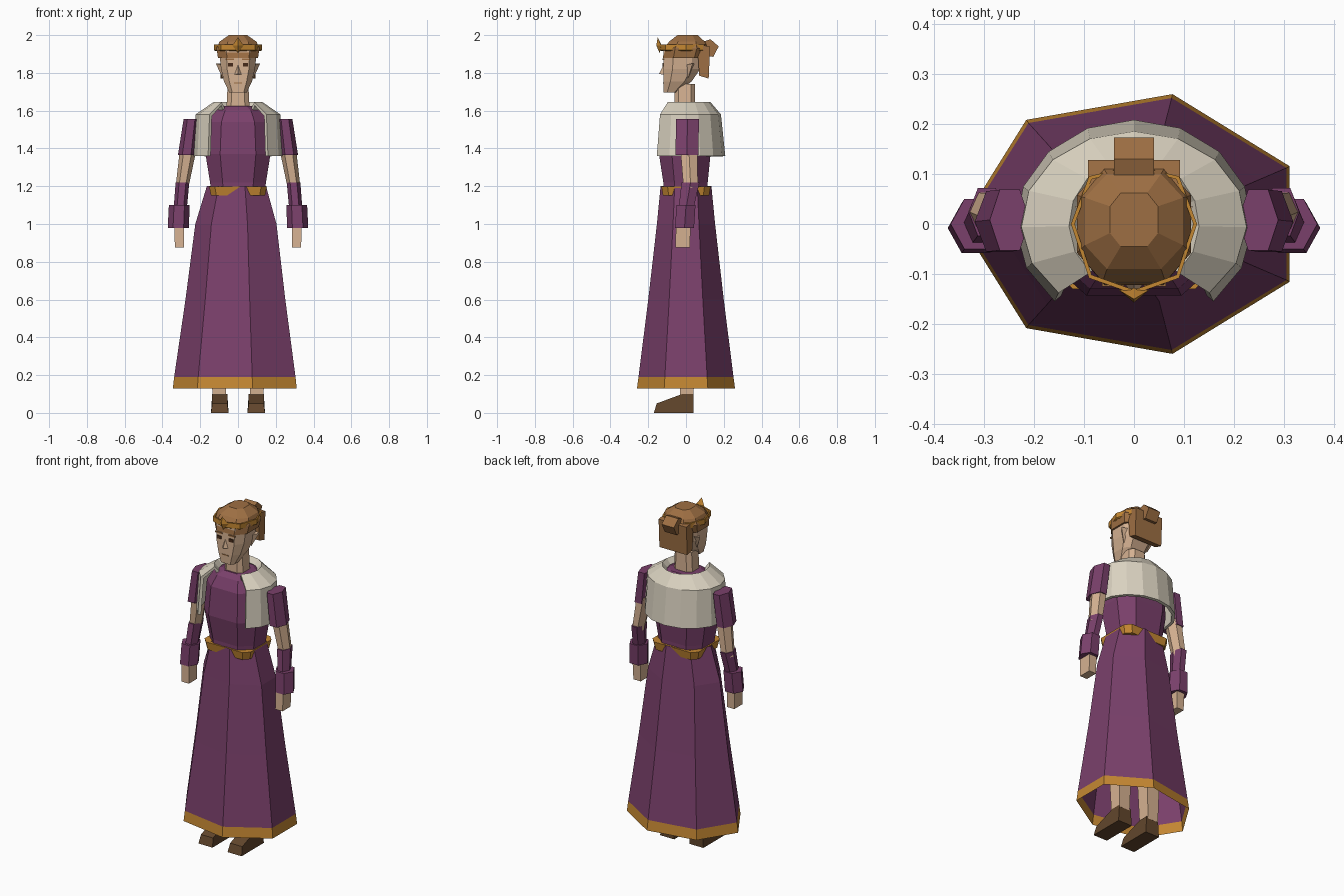
import bpy, bmesh, math
from mathutils import Vector

if "Cube" in bpy.data.objects:
    bpy.data.objects.remove(bpy.data.objects["Cube"])


def material(name, r, g, b):
    m = bpy.data.materials.new(name)
    lin = [((c / 255 + 0.055) / 1.055) ** 2.4 for c in (r, g, b)]
    m.diffuse_color = (*lin, 1)
    m.use_nodes = True
    m.node_tree.nodes["Principled BSDF"].inputs["Base Color"].default_value = m.diffuse_color
    return m


PURPLE = material("purple cloth", 122, 64, 107)
GOLD = material("gold", 196, 135, 50)
CREAM = material("cream cloth", 218, 210, 192)
SKIN = material("skin", 214, 178, 146)
HAIR = material("brown hair", 158, 111, 67)
SHOE = material("shoe leather", 98, 70, 44)
DARK = material("dark brown", 70, 42, 25)


def finish(name, bm, *mats):
    bmesh.ops.recalc_face_normals(bm, faces=bm.faces[:])
    me = bpy.data.meshes.new(name)
    bm.to_mesh(me)
    bm.free()
    for m in mats:
        me.materials.append(m)
    ob = bpy.data.objects.new(name, me)
    bpy.context.collection.objects.link(ob)
    return ob


def loft(name, rings, mat, caps=True, closed=True):
    """Skin a list of rings, each a list of points."""
    bm = bmesh.new()
    vs = [[bm.verts.new(p) for p in r] for r in rings]
    n = len(vs[0])
    for a, b in zip(vs, vs[1:]):
        for i in range(n if closed else n - 1):
            j = (i + 1) % n
            bm.faces.new((a[i], a[j], b[j], b[i]))
    if caps:
        bm.faces.new(vs[0])
        bm.faces.new(vs[-1])
    return finish(name, bm, mat)


def ngon(n, cx, cy, z, rx, ry, start=0.0):
    return [(cx + rx * math.cos(start + math.tau * i / n),
             cy + ry * math.sin(start + math.tau * i / n), z) for i in range(n)]


def octo(z, rx, y0, y1, a=0.55, b=0.5):
    """Chamfered rectangle section."""
    cy, ry = (y0 + y1) / 2, (y1 - y0) / 2
    pts = [(a, -1), (1, -b), (1, b), (a, 1), (-a, 1), (-1, b), (-1, -b), (-a, -1)]
    return [(x * rx, cy + y * ry, z) for x, y in pts]


def prism(name, profile, x0, x1, mat):
    """Side profile of (y, z) points stretched along x."""
    return loft(name, [[(x, y, z) for y, z in profile] for x in (x0, x1)], mat)


def box(name, x0, x1, y0, y1, z0, z1, mat):
    return prism(name, [(y0, z0), (y1, z0), (y1, z1), (y0, z1)], x0, x1, mat)


# Seven-sided open skirt with a gold hem
skirt = loft("skirt", [ngon(7, 0, 0, z, rx, ry, math.pi) for z, rx, ry in
             [(0.13, 0.345, 0.266), (0.19, 0.338, 0.258), (0.6, 0.278, 0.205),
              (1.0, 0.226, 0.158), (1.2, 0.165, 0.138)]], PURPLE, caps=False)
skirt.data.materials.append(GOLD)
for p in skirt.data.polygons:
    p.material_index = 1 if p.center.z < 0.19 else 0

# Bodice and belt
loft("bodice", [octo(1.16, 0.14, -0.12, 0.115), octo(1.22, 0.148, -0.12, 0.115),
                octo(1.37, 0.172, -0.143, 0.13), octo(1.54, 0.16, -0.13, 0.13),
                octo(1.6, 0.125, -0.1, 0.11), octo(1.625, 0.08, -0.07, 0.08)], PURPLE)
loft("belt", [octo(1.15, 0.143, -0.122, 0.122, 0.8, 0.75),
              octo(1.198, 0.153, -0.13, 0.13, 0.8, 0.75)], GOLD)

# Shoulder cape, open at the front
arc = [math.radians(23 * i) for i in range(-6, 7)]
cape = loft("cape", [[(rx * math.sin(t), ry * math.cos(t), z) for t in arc] for z, rx, ry in
            [(1.36, 0.237, 0.208), (1.58, 0.225, 0.185), (1.645, 0.13, 0.13),
             (1.615, 0.105, 0.105)]], CREAM, caps=False, closed=False)
mod = cape.modifiers.new("thickness", "SOLIDIFY")
mod.thickness = 0.018
mod.offset = -1

# Arms, legs and shoes on both sides
for s, side in ((-1, "left"), (1, "right")):
    def limb(part, secs, mat, n=6, start=0.0):
        loft(f"{side}_{part}", [ngon(n, s * cx, cy, z, rx, ry, start)
                                for z, cx, cy, rx, ry in secs], mat)
    limb("sleeve", [(1.365, 0.272, 0.005, 0.046, 0.07),
                    (1.555, 0.248, 0.008, 0.04, 0.07)], PURPLE)
    limb("upper_arm", [(1.19, 0.297, 0.025, 0.034, 0.044),
                       (1.4, 0.263, 0.015, 0.044, 0.052)], SKIN)
    limb("forearm", [(1.08, 0.306, 0.0, 0.035, 0.045),
                     (1.22, 0.294, 0.024, 0.036, 0.055)], PURPLE)
    limb("cuff", [(0.978, 0.316, -0.008, 0.056, 0.058),
                  (1.1, 0.311, 0.0, 0.055, 0.058)], PURPLE)
    limb("hand", [(0.875, 0.31, -0.018, 0.034, 0.054),
                  (1.0, 0.312, -0.014, 0.036, 0.055)], SKIN, 4, math.pi / 4)
    limb("leg", [(0.09, 0.1, 0.005, 0.05, 0.05),
                 (0.6, 0.1, 0.0, 0.07, 0.07)], SKIN, 4, math.pi / 4)
    shoe = prism(f"{side}_shoe", [(-0.17, 0), (0.04, 0), (0.04, 0.1), (-0.02, 0.1),
                                  (-0.155, 0.05)], s * 0.05, s * 0.143, SHOE)
    for v in shoe.data.vertices:  # narrower top
        if v.co.z > 0.03:
            v.co.x += (s * 0.097 - v.co.x) * 0.14

    # Ear, eye and brow
    bm = bmesh.new()
    ear = [bm.verts.new((s * x, y, z)) for x, y, z in
           [(0.08, -0.01, 1.84), (0.08, 0.01, 1.77), (0.08, 0.045, 1.85), (0.118, 0.035, 1.85)]]
    for f in ((0, 1, 2), (0, 1, 3), (1, 2, 3), (0, 2, 3)):
        bm.faces.new([ear[i] for i in f])
    finish(f"{side}_ear", bm, SKIN)
    box(f"{side}_eye", s * 0.026, s * 0.054, -0.125, -0.117, 1.835, 1.853, DARK)
    box(f"{side}_brow", s * 0.02, s * 0.064, -0.125, -0.116, 1.868, 1.876, HAIR)

# Neck, head and nose
loft("neck", [octo(1.59, 0.062, -0.06, 0.047, 0.6, 0.6),
              octo(1.74, 0.055, -0.06, 0.047, 0.6, 0.6)], SKIN)
loft("head", [octo(1.695, 0.046, -0.118, -0.045, 0.65), octo(1.755, 0.074, -0.12, 0.03, 0.62),
              octo(1.82, 0.09, -0.12, 0.075, 0.64), octo(1.92, 0.1, -0.118, 0.09, 0.62)], SKIN)
bm = bmesh.new()
nose = [bm.verts.new(p) for p in
        [(-0.02, -0.118, 1.79), (0.02, -0.118, 1.79), (0, -0.118, 1.845), (0, -0.142, 1.795)]]
for f in ((0, 1, 2), (0, 1, 3), (1, 2, 3), (0, 2, 3)):
    bm.faces.new([nose[i] for i in f])
finish("nose", bm, SKIN)
box("mouth", -0.02, 0.02, -0.122, -0.116, 1.744, 1.749, HAIR)

# Hair cap, hair at the back and bun
loft("hair_cap", [octo(1.88, 0.106, -0.122, 0.1), octo(1.93, 0.114, -0.115, 0.115),
                  octo(1.965, 0.098, -0.09, 0.1), octo(2.0, 0.048, -0.045, 0.062)], HAIR)
prism("back_hair", [(0.07, 1.785), (0.12, 1.77), (0.128, 1.94), (0.06, 1.95)],
      -0.092, 0.092, HAIR)
prism("bun", [(0.1, 1.89), (0.145, 1.885), (0.173, 1.94), (0.13, 1.978), (0.09, 1.965)],
      -0.04, 0.04, HAIR)

# Crown band, pointed at the front, with a diamond ornament
outline = [(0, -0.14), (0.09, -0.108), (0.126, 0), (0.09, 0.095), (0, 0.118),
           (-0.09, 0.095), (-0.126, 0), (-0.09, -0.108)]
loft("crown", [[(x * k, y * k, z) for x, y in outline] for k, z in
     [(0.94, 1.915), (1, 1.92), (1, 1.95), (0.94, 1.95), (0.94, 1.915)]], GOLD, caps=False)
bm = bmesh.new()
gem = [bm.verts.new(p) for p in
       [(0, -0.14, 1.905), (0.03, -0.132, 1.945), (0, -0.15, 1.988), (-0.03, -0.132, 1.945),
        (0, -0.157, 1.945), (0, -0.128, 1.945)]]
for i in range(4):
    bm.faces.new((gem[i], gem[(i + 1) % 4], gem[4]))
    bm.faces.new((gem[i], gem[(i + 1) % 4], gem[5]))
finish("crown_ornament", bm, GOLD)
